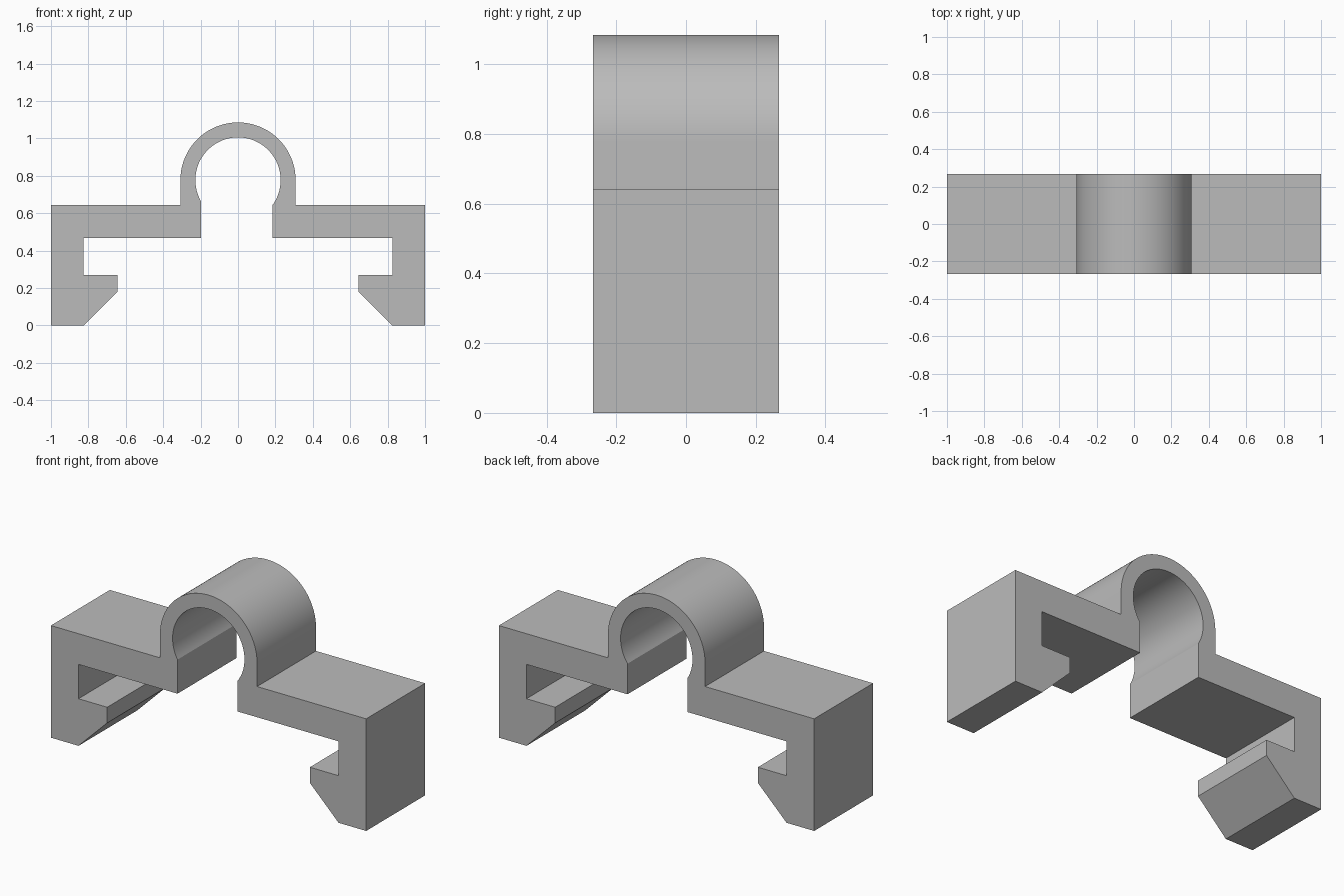
import bpy
import bmesh
from math import acos, asin, cos, sin, pi, radians

if "Cube" in bpy.data.objects:
    bpy.data.objects.remove(bpy.data.objects["Cube"], do_unlink=True)

HALF_DEPTH = 0.267
RING_Z, OUTER_R, INNER_R = 0.777, 0.308, 0.228
PLATE_TOP, PLATE_BOTTOM = 0.643, 0.467
SLOT_LEFT, SLOT_RIGHT = 0.184, 0.197   # slot edges, distance from the centre


def arc(radius, start, end, steps):
    """Points along a ring arc in the x-z plane."""
    angles = [start + (end - start) * i / steps for i in range(steps + 1)]
    return [(radius * cos(a), RING_Z + radius * sin(a)) for a in angles]


def arm(side, slot):
    """Plate and hook outline, from the slot round to the ring's foot."""
    points = [(slot, PLATE_BOTTOM), (0.825, PLATE_BOTTOM), (0.825, 0.27),
              (0.643, 0.27), (0.643, 0.18), (0.825, 0), (1, 0),
              (1, PLATE_TOP), (OUTER_R, PLATE_TOP)]
    return [(side * x, z) for x, z in points]


# Clip outline: one arm, over the outer ring, the other arm, back through the bore
outline = arm(1, SLOT_LEFT)
outline += arc(OUTER_R, 0, pi, 64)
outline += reversed(arm(-1, SLOT_RIGHT))
outline += arc(INNER_R, pi + acos(SLOT_RIGHT / INNER_R),
               -acos(SLOT_LEFT / INNER_R), 72)

# Extrude the outline through the depth
bm = bmesh.new()
face = bm.faces.new([bm.verts.new((x, -HALF_DEPTH, z)) for x, z in outline])
result = bmesh.ops.extrude_face_region(bm, geom=[face], use_keep_orig=True)
moved = [v for v in result["geom"] if isinstance(v, bmesh.types.BMVert)]
bmesh.ops.translate(bm, verts=moved, vec=(0, 2 * HALF_DEPTH, 0))
bmesh.ops.recalc_face_normals(bm, faces=bm.faces)
mesh = bpy.data.meshes.new("mounting_clip")
bm.to_mesh(mesh)
bm.free()

clip = bpy.data.objects.new("mounting_clip", mesh)
bpy.context.collection.objects.link(clip)

# Plain grey plastic
grey = bpy.data.materials.new("light_grey")
grey.use_nodes = True
colour = (0.5, 0.5, 0.5, 1)
grey.diffuse_color = colour
grey.node_tree.nodes["Principled BSDF"].inputs["Base Color"].default_value = colour
mesh.materials.append(grey)

# Smooth ring, crisp corners
bpy.context.view_layer.objects.active = clip
clip.select_set(True)
bpy.ops.object.shade_smooth_by_angle(angle=radians(20))
